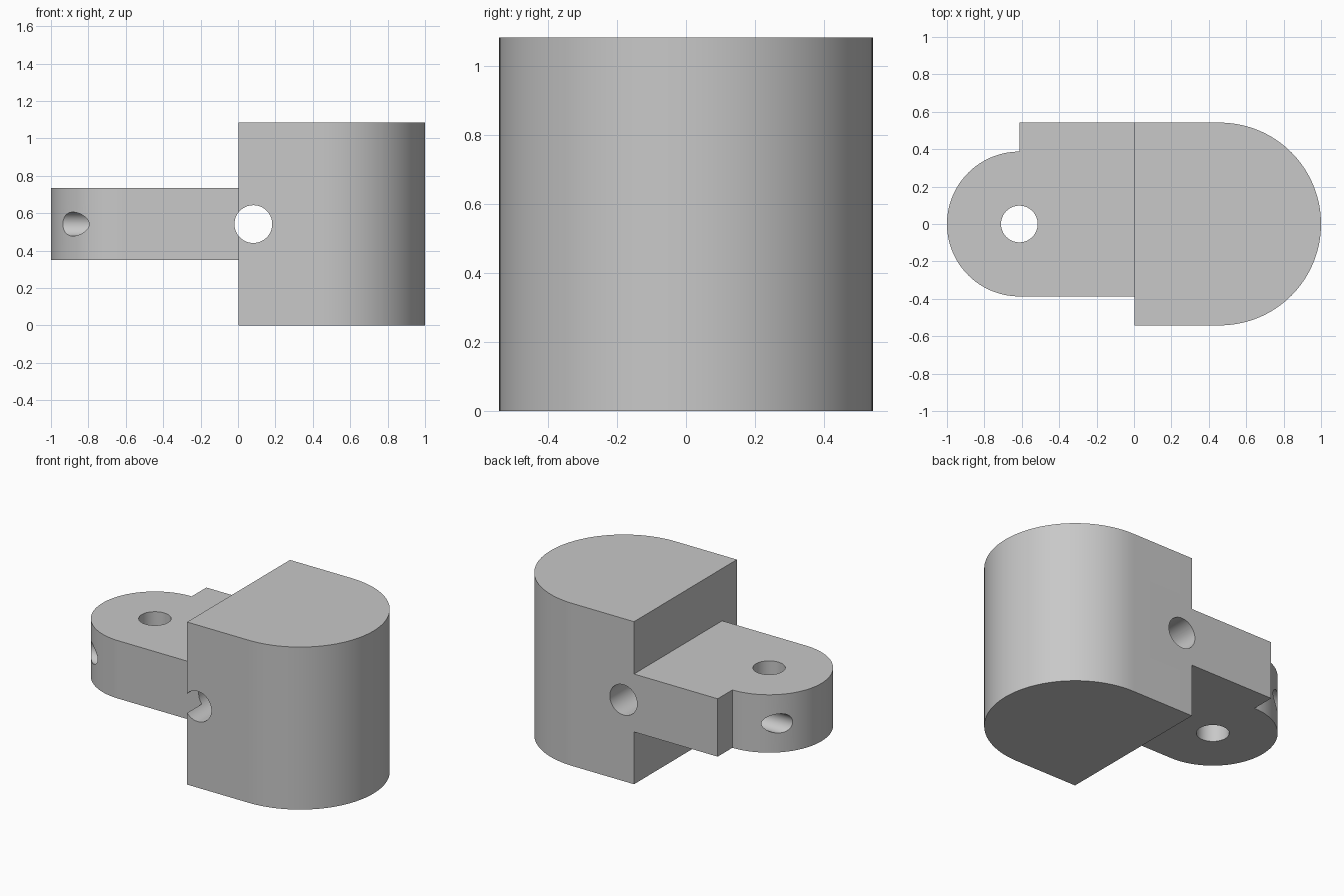
import bpy, bmesh, math
from mathutils import Matrix, Vector

if "Cube" in bpy.data.objects:
    bpy.data.objects.remove(bpy.data.objects["Cube"])

# Main dimensions
HALF = 0.542            # half width and half height of the block
MID = HALF              # height of the hole axes
STEP = 0.004            # x of the block's flat face
TIP_R = 0.387           # radius of the tongue's round end
PIVOT = TIP_R - 1       # x of the tongue's pivot
THICK = 0.193           # half thickness of the tongue

grey = bpy.data.materials.new("plain_grey")
grey.use_nodes = True
colour = (0.58, 0.58, 0.58, 1)
grey.diffuse_color = colour
grey.node_tree.nodes["Principled BSDF"].inputs["Base Color"].default_value = colour


def finish(name, bm):
    bmesh.ops.recalc_face_normals(bm, faces=bm.faces[:])
    mesh = bpy.data.meshes.new(name)
    bm.to_mesh(mesh)
    bm.free()
    mesh.materials.append(grey)
    obj = bpy.data.objects.new(name, mesh)
    bpy.context.collection.objects.link(obj)
    return obj


def arc(cx, radius, start, end, steps=64):
    angles = [math.radians(start + (end - start) * i / steps) for i in range(steps + 1)]
    return [(cx + radius * math.cos(a), radius * math.sin(a)) for a in angles]


def prism(name, outline, low, high):
    bm = bmesh.new()
    face = bm.faces.new([bm.verts.new((x, y, low)) for x, y in outline])
    result = bmesh.ops.extrude_face_region(bm, geom=[face])
    top = [v for v in result["geom"] if isinstance(v, bmesh.types.BMVert)]
    bmesh.ops.translate(bm, verts=top, vec=(0, 0, high - low))
    return finish(name, bm)


def drill(name, start, end, radius):
    a, b = Vector(start), Vector(end)
    turn = (b - a).to_track_quat("Z", "Y").to_matrix().to_4x4()
    bm = bmesh.new()
    bmesh.ops.create_cone(bm, cap_ends=True, segments=64, radius1=radius, radius2=radius,
                          depth=(b - a).length, matrix=Matrix.Translation((a + b) / 2) @ turn)
    obj = finish(name, bm)
    obj.hide_render = True
    return obj


def combine(target, tool, operation):
    mod = target.modifiers.new(tool.name, "BOOLEAN")
    mod.operation, mod.solver, mod.object = operation, "EXACT", tool
    bpy.context.view_layer.objects.active = target
    bpy.ops.object.modifier_apply(modifier=mod.name)
    bpy.data.objects.remove(tool)


# Tall block with a rounded end
block = prism("hinge_block", [(STEP, HALF), (STEP, -HALF)] + arc(1 - HALF, HALF, -90, 90),
              0, 2 * HALF)

# Rounded tongue with a square stop at the back
inside = 0.3
tongue = prism("tongue", [(inside, -TIP_R), (inside, HALF), (PIVOT, HALF)]
               + arc(PIVOT, TIP_R, 90, 270), MID - THICK, MID + THICK)
combine(block, tongue, "UNION")

# Pivot hole, cross hole and the pair of lengthwise cord holes
cross_x = 0.082
combine(block, drill("pivot_hole", (PIVOT, 0, 0), (PIVOT, 0, 1), 0.098), "DIFFERENCE")
combine(block, drill("cross_hole", (cross_x, -1, MID), (cross_x, 1, MID), 0.101), "DIFFERENCE")
for side, label in ((-1, "front"), (1, "back")):
    y = side * 0.277
    combine(block, drill(label + "_cord_hole", (-1.2, y, MID), (cross_x, y, MID), 0.064),
            "DIFFERENCE")

# Smooth curves with crisp edges
bpy.ops.object.select_all(action="DESELECT")
block.select_set(True)
bpy.context.view_layer.objects.active = block
bpy.ops.object.shade_smooth_by_angle(angle=math.radians(30))
